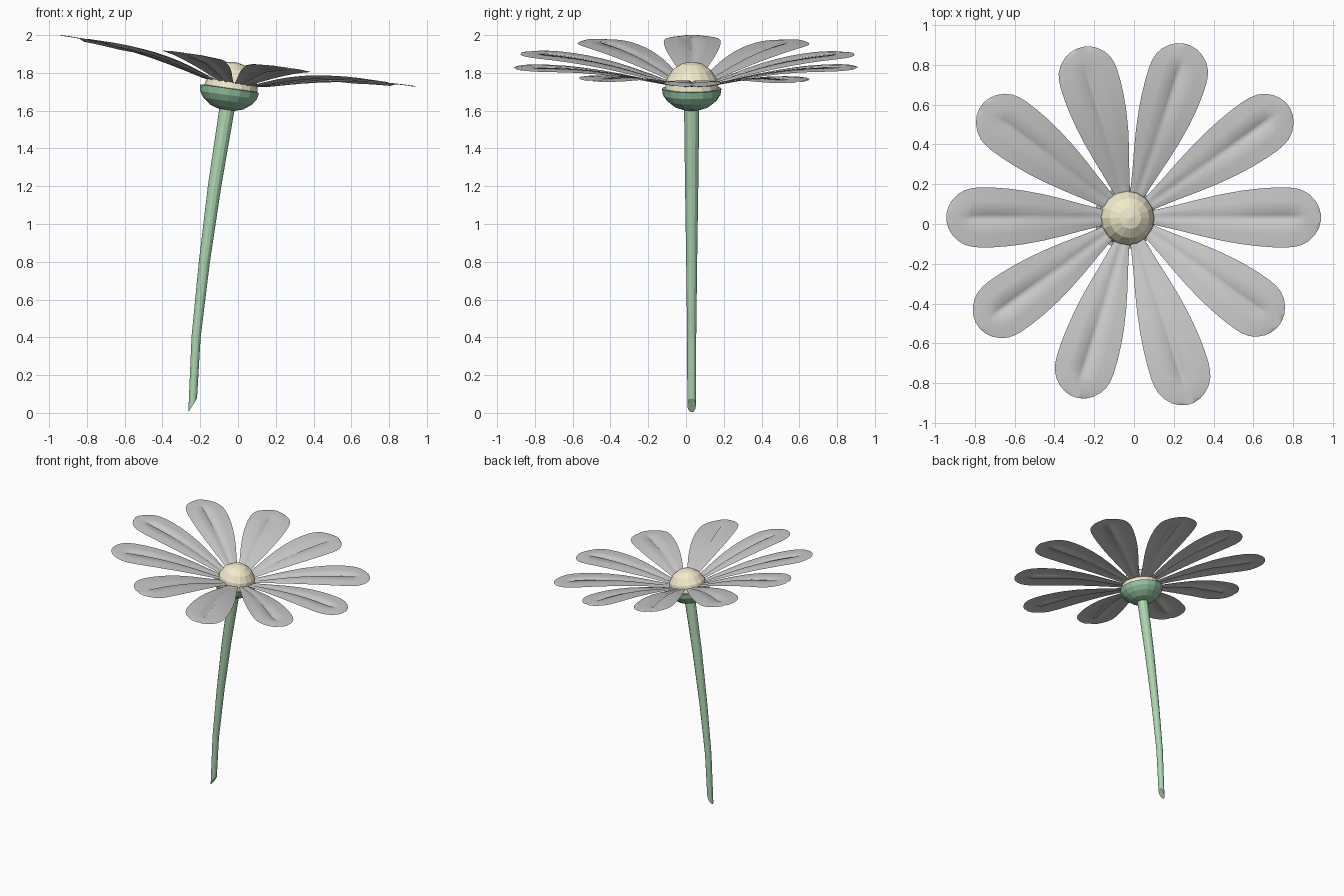
import bpy, bmesh, math
from mathutils import Matrix, Vector

if "Cube" in bpy.data.objects:
    bpy.data.objects.remove(bpy.data.objects["Cube"])

TILT = math.radians(8.2)


def material(name, rgb):
    m = bpy.data.materials.new(name)
    m.diffuse_color = (*rgb, 1)
    m.use_nodes = True
    m.node_tree.nodes["Principled BSDF"].inputs["Base Color"].default_value = m.diffuse_color
    return m


GREEN = material("stem_green", (0.42, 0.68, 0.44))
DARK = material("cup_green", (0.29, 0.55, 0.36))
CREAM = material("pale_yellow", (0.88, 0.83, 0.60))


def make(name, bm, mat=None, smooth=False):
    me = bpy.data.meshes.new(name)
    bm.to_mesh(me)
    bm.free()
    ob = bpy.data.objects.new(name, me)
    bpy.context.collection.objects.link(ob)
    if mat:
        me.materials.append(mat)
    for p in me.polygons:
        p.use_smooth = smooth
    return ob


def loft(bm, rings, closed):
    rows = [[bm.verts.new(p) for p in r] for r in rings]
    n = len(rows[0])
    for a, b in zip(rows, rows[1:]):
        for i in range(n if closed else n - 1):
            j = (i + 1) % n
            bm.faces.new((a[i], a[j], b[j], b[i]))
    return rows


def head_frame(x, y, z):
    return Matrix.Translation((x, y, z)) @ Matrix.Rotation(TILT, 4, 'Y')


def circle(r, z, n):
    return [Vector((r * math.cos(2 * math.pi * i / n), r * math.sin(2 * math.pi * i / n), z))
            for i in range(n)]


# stem: curved taper with a slanted cut at the foot
bm = bmesh.new()
rings = []
path = [(-0.24, 0.04, 0.023), (-0.222, 0.4, 0.024), (-0.178, 0.8, 0.029),
        (-0.124, 1.2, 0.035), (-0.06, 1.6, 0.040), (-0.055, 1.65, 0.040)]
for k, (x, z, r) in enumerate(path):
    slope = 1.6 if k == 0 else -0.12
    rings.append([(x + p.x, 0.03 + p.y, z + slope * p.x) for p in circle(r, 0, 12)])
rows = loft(bm, rings, True)
bm.faces.new(rows[0][::-1])
bm.faces.new(rows[-1])
make("stem", bm, GREEN)

# cup under the flower head
bm = bmesh.new()
prof = [(0.045, -0.113), (0.09, -0.098), (0.13, -0.067), (0.152, -0.035), (0.158, 0), (0.12, 0.004)]
rows = loft(bm, [circle(r, z, 16) for r, z in prof], True)
bm.faces.new(rows[0][::-1])
bm.faces.new(rows[-1])
bm.transform(head_frame(-0.045, 0.03, 1.717))
make("cup", bm, DARK)

# domed flower centre
bm = bmesh.new()
bmesh.ops.create_uvsphere(bm, u_segments=16, v_segments=8, radius=0.142)
bmesh.ops.delete(bm, geom=[v for v in bm.verts if v.co.z < -0.03], context='VERTS')
bm.transform(head_frame(-0.037, 0.03, 1.718))
make("flower_centre", bm, CREAM)

# petals: (radius, half width, height) along the length
SECTIONS = [(0.04, 0.018, -0.005), (0.10, 0.032, 0.004), (0.17, 0.048, 0.020), (0.25, 0.067, 0.040),
            (0.35, 0.093, 0.064), (0.45, 0.116, 0.085), (0.55, 0.134, 0.102), (0.63, 0.144, 0.113),
            (0.71, 0.150, 0.121), (0.78, 0.151, 0.126), (0.82, 0.147, 0.128), (0.855, 0.138, 0.129),
            (0.89, 0.118, 0.130), (0.92, 0.088, 0.130), (0.94, 0.055, 0.130), (0.95, 0.018, 0.130)]
PETALS = [(0, 0.95), (35.5, 0.965), (72.5, 0.91), (108, 0.895), (144, 0.955),
          (180, 0.95), (214.5, 0.96), (251.7, 0.95), (287, 0.98), (324, 0.915)]
for n, (angle, length) in enumerate(PETALS):
    bm = bmesh.new()
    rings = []
    for r, w, h in SECTIONS:
        # central crease, deepest near the tip and near the base
        crease = 0.016 if 0.6 < r < 0.83 else 0.008 if 0.1 < r < 0.83 else 0
        c = min(0.014, w * 0.3)
        m = (w + c) / 2
        rings.append([(r * length / 0.95, y, h - d) for y, d in
                      [(-w, 0.004), (-m, 0), (-c, 0), (0, crease), (c, 0), (m, 0), (w, 0.004)]])
    loft(bm, rings, False)
    bm.transform(head_frame(-0.02, 0.033, 1.737) @ Matrix.Rotation(math.radians(angle), 4, 'Z'))
    bmesh.ops.recalc_face_normals(bm, faces=bm.faces)
    if sum(f.normal.z for f in bm.faces) < 0:
        bmesh.ops.reverse_faces(bm, faces=bm.faces)
    make(f"petal_{n + 1}", bm, None, True)
